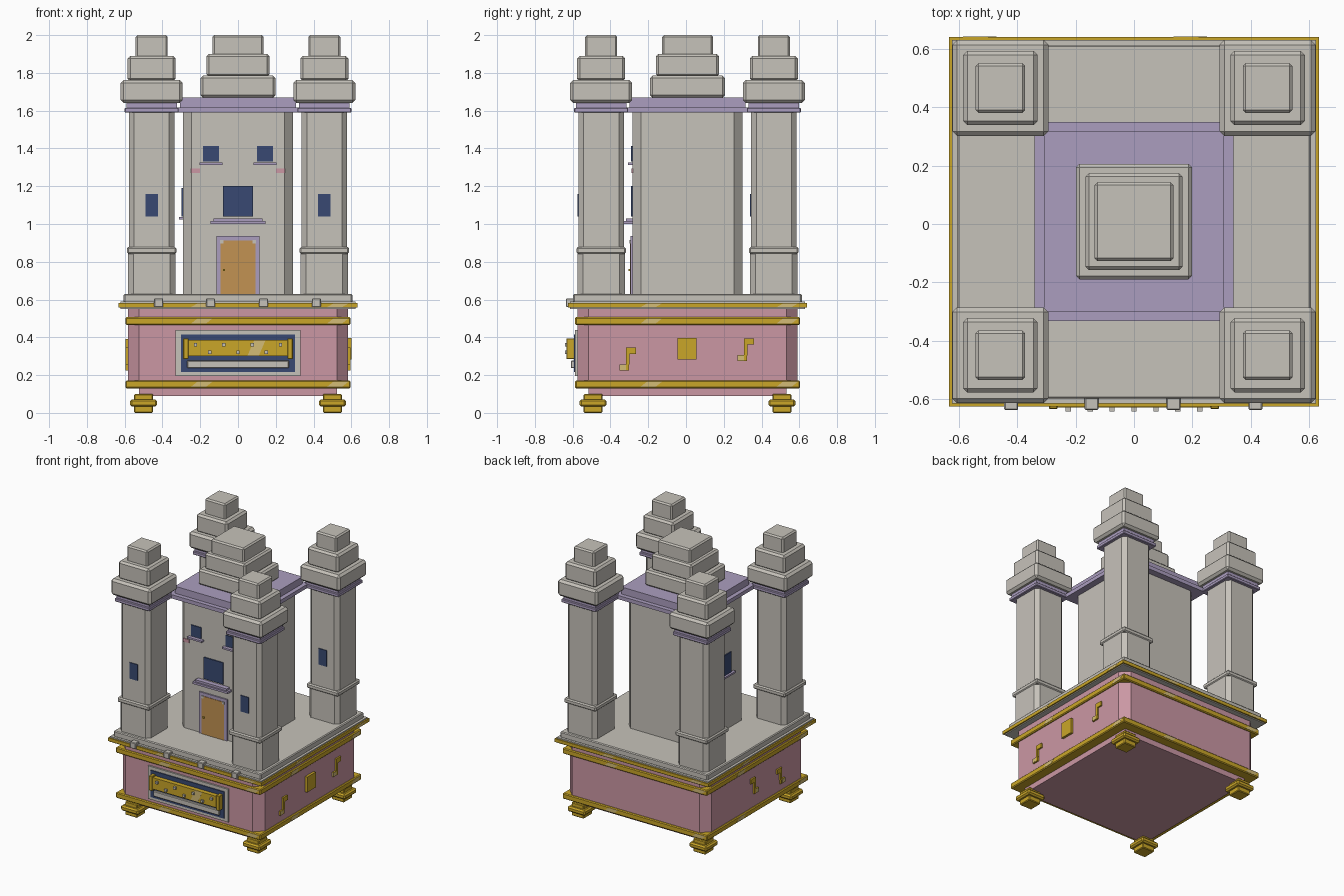
import bpy
import bmesh
import math
from mathutils import Matrix

cube = bpy.data.objects.get("Cube")
if cube:
    bpy.data.objects.remove(cube, do_unlink=True)

YC = 0.008  # centre line of the building


def material(name, r, g, b):
    lin = [((c / 255 + 0.055) / 1.055) ** 2.4 for c in (r, g, b)] + [1]
    m = bpy.data.materials.new(name)
    m.use_nodes = True
    m.diffuse_color = lin
    m.node_tree.nodes["Principled BSDF"].inputs["Base Color"].default_value = lin
    return m


STONE = material("stone grey", 198, 194, 186)
PINK = material("dusty pink", 203, 151, 164)
PURPLE = material("lilac", 171, 158, 191)
GOLD = material("gold", 202, 166, 40)
PALE = material("pale gold", 212, 188, 118)
NAVY = material("navy", 57, 73, 114)
WOOD = material("orange wood", 194, 146, 82)


def finish(name, bm, mat):
    bmesh.ops.recalc_face_normals(bm, faces=bm.faces)
    me = bpy.data.meshes.new(name)
    bm.to_mesh(me)
    bm.free()
    me.materials.append(mat)
    ob = bpy.data.objects.new(name, me)
    bpy.context.collection.objects.link(ob)
    return ob


def box(name, mat, x, y, z, bevel=0, upright=False):
    """Box from (min, max) ranges, with chamfered edges (upright ones only if asked)."""
    bm = bmesh.new()
    bmesh.ops.create_cube(bm, size=1)
    for v in bm.verts:
        v.co = [r[0] if c < 0 else r[1] for c, r in zip(v.co, (x, y, z))]
    if bevel:
        edges = [e for e in bm.edges
                 if not upright or abs(e.verts[0].co.z - e.verts[1].co.z) > 1e-4]
        bmesh.ops.bevel(bm, geom=edges, offset=bevel, segments=1, profile=0.5, affect='EDGES')
    return finish(name, bm, mat)


def block(name, mat, cx, cy, half, z0, z1, bevel=0, upright=False):
    """Square block around a centre point."""
    return box(name, mat, (cx - half, cx + half), (cy - half, cy + half), (z0, z1), bevel, upright)


def glint(name, side, dist, u, z0, z1, width=0.08):
    """Slanted pale streak lying on one side of the building."""
    bm = bmesh.new()
    lean = 0.035
    pts = [(u, z0), (u + width, z0), (u + width + lean, z1), (u + lean, z1)]
    face = bm.faces.new([bm.verts.new((a, -dist, b)) for a, b in pts])
    out = bmesh.ops.extrude_face_region(bm, geom=[face])["geom"]
    for v in out:
        if isinstance(v, bmesh.types.BMVert):
            v.co.y -= 0.001
    turn = Matrix.Translation((0, YC, 0)) @ Matrix.Rotation(side * math.pi / 2, 4, 'Z')
    bmesh.ops.transform(bm, matrix=turn, verts=bm.verts)
    return finish(name, bm, PALE)


# Base: feet, chest, gold bands, terrace
for sx in (-1, 1):
    for sy in (-1, 1):
        block("foot", GOLD, sx * 0.5, YC + sy * 0.5, 0.05, 0, 0.1, 0.005)
        block("foot_ring", GOLD, sx * 0.5, YC + sy * 0.5, 0.072, 0.033, 0.072, 0.01)
block("base_underside", PINK, 0, YC, 0.525, 0.09, 0.14)
block("base_chest", PINK, 0, YC, 0.583, 0.14, 0.555, 0.06, True)
block("lower_band", GOLD, 0, YC, 0.595, 0.13, 0.172, 0.006)
block("upper_band", GOLD, 0, YC, 0.595, 0.465, 0.507, 0.006)
block("terrace_lip", STONE, 0, YC, 0.622, 0.55, 0.59)
block("terrace_rim", GOLD, 0, YC, 0.632, 0.557, 0.581)
block("terrace_floor", STONE, 0, YC, 0.605, 0.585, 0.63, 0.006)
for x in (-0.42, -0.145, 0.135, 0.415):
    box("terrace_stud", STONE, (x - 0.024, x + 0.024), (-0.636, -0.58), (0.56, 0.606), 0.004)

# Shine streaks on the gold trim
for side in range(4):
    for u in (-0.25, 0.47):
        glint("lower_band_glint", side, 0.595, u, 0.137, 0.165)
        glint("upper_band_glint", side, 0.595, u, 0.472, 0.5)
        glint("rim_glint", side, 0.632, u, 0.559, 0.579)

# Corner towers
for sx in (-1, 1):
    for sy in (-1, 1):
        x, y = sx * 0.457, YC + sy * 0.457
        block("tower_foot", STONE, x, y, 0.125, 0.63, 0.86, 0.028, True)
        block("tower_shaft", STONE, x, y, 0.121, 0.85, 1.6, 0.028, True)
        block("tower_ring", STONE, x, y, 0.131, 0.842, 0.878, 0.008)
        block("tower_collar", PURPLE, x, y, 0.143, 1.59, 1.615, 0.004)
        block("tower_neck", PURPLE, x, y, 0.133, 1.61, 1.645)
        block("tower_cap_low", STONE, x, y, 0.164, 1.64, 1.762, 0.016)
        block("tower_cap_mid", STONE, x, y, 0.127, 1.755, 1.89, 0.014)
        block("tower_cap_top", STONE, x, y, 0.085, 1.88, 2.0, 0.01)
        box("tower_window", NAVY, (x - 0.033, x + 0.033),
            (y - 0.126, y - 0.118), (1.04, 1.16))

# Central keep
block("keep_body", STONE, 0, YC, 0.291, 0.63, 1.595, 0.045, True)
block("keep_cornice", PURPLE, 0, YC, 0.34, 1.59, 1.618)
block("keep_roof", PURPLE, 0, YC, 0.308, 1.615, 1.67)
block("keep_cap_low", STONE, 0, YC, 0.198, 1.67, 1.785, 0.012)
block("keep_cap_mid", STONE, 0, YC, 0.166, 1.78, 1.9, 0.012)
block("keep_cap_top", STONE, 0, YC, 0.135, 1.89, 2.0, 0.01)

# Keep front: windows, sills, cheeks, door
F = YC - 0.291


def front(name, mat, x0, x1, z0, z1, depth):
    return box(name, mat, (x0, x1), (F - depth, F + 0.01), (z0, z1))


for s in (-1, 1):
    c = s * 0.143
    front("small_window", NAVY, c - 0.042, c + 0.042, 1.33, 1.412, 0.007)
    front("small_sill", PURPLE, c - 0.06, c + 0.06, 1.312, 1.325, 0.025)
    front("cheek", PINK, s * 0.225 - 0.024, s * 0.225 + 0.024, 1.27, 1.295, 0.005)
    front("door_stud", STONE, s * 0.085 - 0.009, s * 0.085 + 0.009, 0.896, 0.914, 0.016)
front("large_window", NAVY, -0.08, 0.08, 1.04, 1.2, 0.008)
front("large_sill_top", PURPLE, -0.13, 0.13, 1.015, 1.03, 0.035)
front("large_sill", PURPLE, -0.145, 0.145, 1.0, 1.015, 0.046)
front("door_frame", PURPLE, -0.114, 0.114, 0.63, 0.936, 0.01)
front("door", WOOD, -0.092, 0.092, 0.63, 0.912, 0.013)
front("door_knob", GOLD, -0.08, -0.068, 0.75, 0.762, 0.022)

# Window on one side of the keep
box("side_window", NAVY, (-0.299, -0.28), (-0.11, 0.05), (1.04, 1.19))
box("side_sill", PURPLE, (-0.312, -0.28), (-0.14, 0.08), (1.025, 1.038))

# Front panel with gold keyboard box
B = YC - 0.583


def panel(name, mat, x, z0, z1, depth, bevel=0):
    return box(name, mat, (-x, x), (B - depth, B + 0.01), (z0, z1), bevel)


panel("panel_frame", STONE, 0.33, 0.195, 0.44, 0.012)
panel("panel_back", NAVY, 0.302, 0.217, 0.416, 0.019)
panel("panel_box", GOLD, 0.27, 0.3, 0.385, 0.052)
panel("panel_shelf", STONE, 0.27, 0.237, 0.277, 0.035, 0.004)
for s in (-1, 1):
    ends = sorted((s * 0.262, s * 0.29))
    box("panel_bracket", GOLD, ends, (B - 0.058, B), (0.285, 0.395), 0.003)
for i in range(7):
    x = (i - 3) * 0.075
    z = 0.36 if i % 2 == 0 else 0.322
    box("panel_stud", STONE, (x - 0.009, x + 0.009), (B - 0.066, B - 0.05), (z - 0.009, z + 0.009))
glint("panel_glint", 0, 0.635, 0.05, 0.302, 0.383, 0.06)


# Gold notes and plaque on the sides
def side_plate(name, s, y0, y1, z0, z1, depth=0.012, mat=GOLD):
    xs = sorted((s * 0.575, s * (0.583 + depth)))
    box(name, mat, xs, (y0, y1), (z0, z1))


def note(s, y, z):
    side_plate("note_head", s, y - 0.045, y + 0.006, z - 0.06, z - 0.028)
    side_plate("note_stem", s, y - 0.01, y + 0.008, z - 0.03, z + 0.06)
    side_plate("note_flag", s, y - 0.01, y + 0.044, z + 0.026, z + 0.06)
    side_plate("note_glint", s, y - 0.045, y - 0.01, z - 0.058, z - 0.03, 0.013, PALE)


note(1, -0.308, 0.285)
note(1, 0.317, 0.335)
note(-1, 0.04, 0.33)
note(-1, -0.27, 0.285)
side_plate("side_plaque", 1, -0.045, 0.055, 0.283, 0.397, 0.018)
